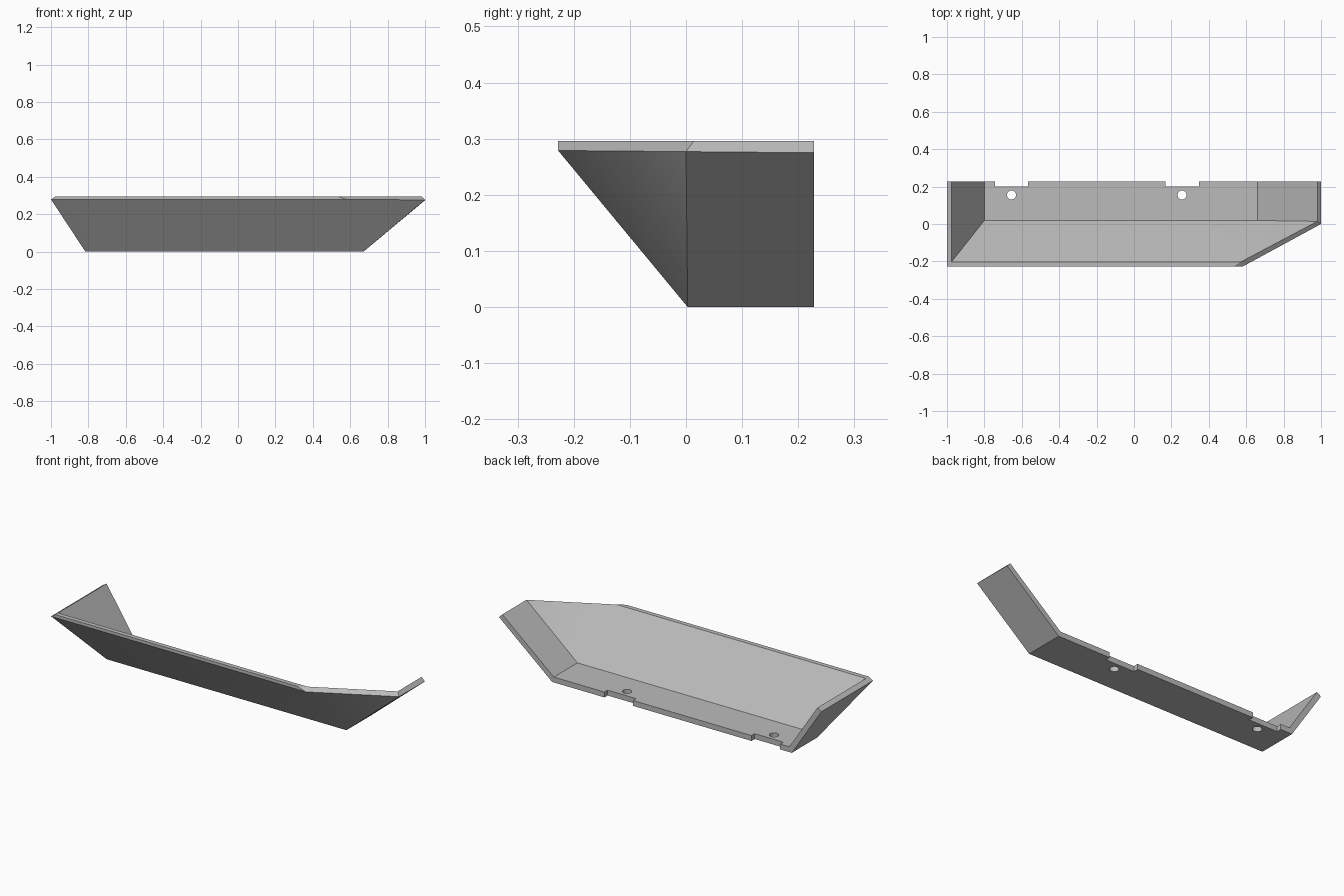
import bpy, bmesh
from mathutils import Matrix

cube = bpy.data.objects.get("Cube")
if cube:
    bpy.data.objects.remove(cube)

gray = bpy.data.materials.new("plain_gray")
gray.use_nodes = True
gray.diffuse_color = (0.5, 0.5, 0.5, 1)
gray.node_tree.nodes["Principled BSDF"].inputs["Base Color"].default_value = (0.5, 0.5, 0.5, 1)

BACK, FRONT, TOP, THICK = 0.228, -0.228, 0.296, 0.03


def finish(name, bm):
    bmesh.ops.recalc_face_normals(bm, faces=bm.faces)
    mesh = bpy.data.meshes.new(name)
    bm.to_mesh(mesh)
    bm.free()
    mesh.materials.append(gray)
    obj = bpy.data.objects.new(name, mesh)
    bpy.context.collection.objects.link(obj)
    return obj


# Corners run from the back of the right wall, round the front, to the back of the left wall
corners = {
    # underside of the floor
    "a0": (-0.816, BACK, 0), "b0": (-0.816, 0.003, 0),
    "c0": (0.671, 0.003, 0), "e0": (0.671, BACK, 0),
    # outer edge of the walls
    "a1": (-1, BACK, 0.28), "b1": (-1, FRONT, 0.28), "c1": (0.58, FRONT, 0.279),
    "d1": (1, 0, 0.277), "e1": (1, BACK, 0.275),
    # outer and inner edge of the rim
    "b2": (-0.975, FRONT, TOP), "c2": (0.53, FRONT, TOP),
    "a3": (-0.975, BACK, TOP), "b3": (-0.975, -0.202, TOP), "c3": (0.572, -0.202, TOP),
    "d3": (0.98, 0.014, TOP), "e3": (0.98, BACK, TOP),
    # top of the floor
    "a4": (-0.80, BACK, THICK), "b4": (-0.80, 0.019, THICK),
    "c4": (0.66, 0.019, THICK), "e4": (0.66, BACK, THICK),
}
faces = """a0 b0 c0 e0
a0 b0 b1 a1
b0 c0 c1 b1
c0 d1 c1
c0 e0 e1 d1
a1 b1 b2 b3 a3
b1 c1 c2 b2
b2 c2 c3 b3
c1 c3 c2
c1 d1 d3 c3
d1 e1 e3 d3
a3 b3 b4 a4
b3 c3 c4 b4
c3 d3 c4
d3 e3 e4 c4
a4 b4 c4 e4
a0 a1 a3 a4
a0 a4 e4 e0
e0 e4 e3 e1"""
bm = bmesh.new()
verts = {key: bm.verts.new(co) for key, co in corners.items()}
for line in faces.splitlines():
    bm.faces.new([verts[key] for key in line.split()])
tray = finish("open_backed_tray", bm)

# Notches in the back edge and bolt holes through the floor
bm = bmesh.new()
for notch_x, hole_x in ((-0.655, -0.655), (0.2575, 0.257)):
    bmesh.ops.create_cube(bm, matrix=Matrix.Translation((notch_x, 0.25, 0))
                          @ Matrix.Diagonal((0.178, 0.1, 0.2, 1)))
    bmesh.ops.create_cone(bm, cap_ends=True, segments=32, radius1=0.024, radius2=0.024,
                          depth=0.2, matrix=Matrix.Translation((hole_x, 0.155, 0)))
cutter = finish("notch_and_hole_cutter", bm)
cutter.hide_render = True

cut = tray.modifiers.new("cut", 'BOOLEAN')
cut.operation = 'DIFFERENCE'
cut.solver = 'EXACT'
cut.object = cutter
bpy.ops.object.select_all(action='DESELECT')
tray.select_set(True)
bpy.context.view_layer.objects.active = tray
bpy.ops.object.modifier_apply(modifier=cut.name)
bpy.data.objects.remove(cutter)
bpy.ops.object.shade_smooth_by_angle()
